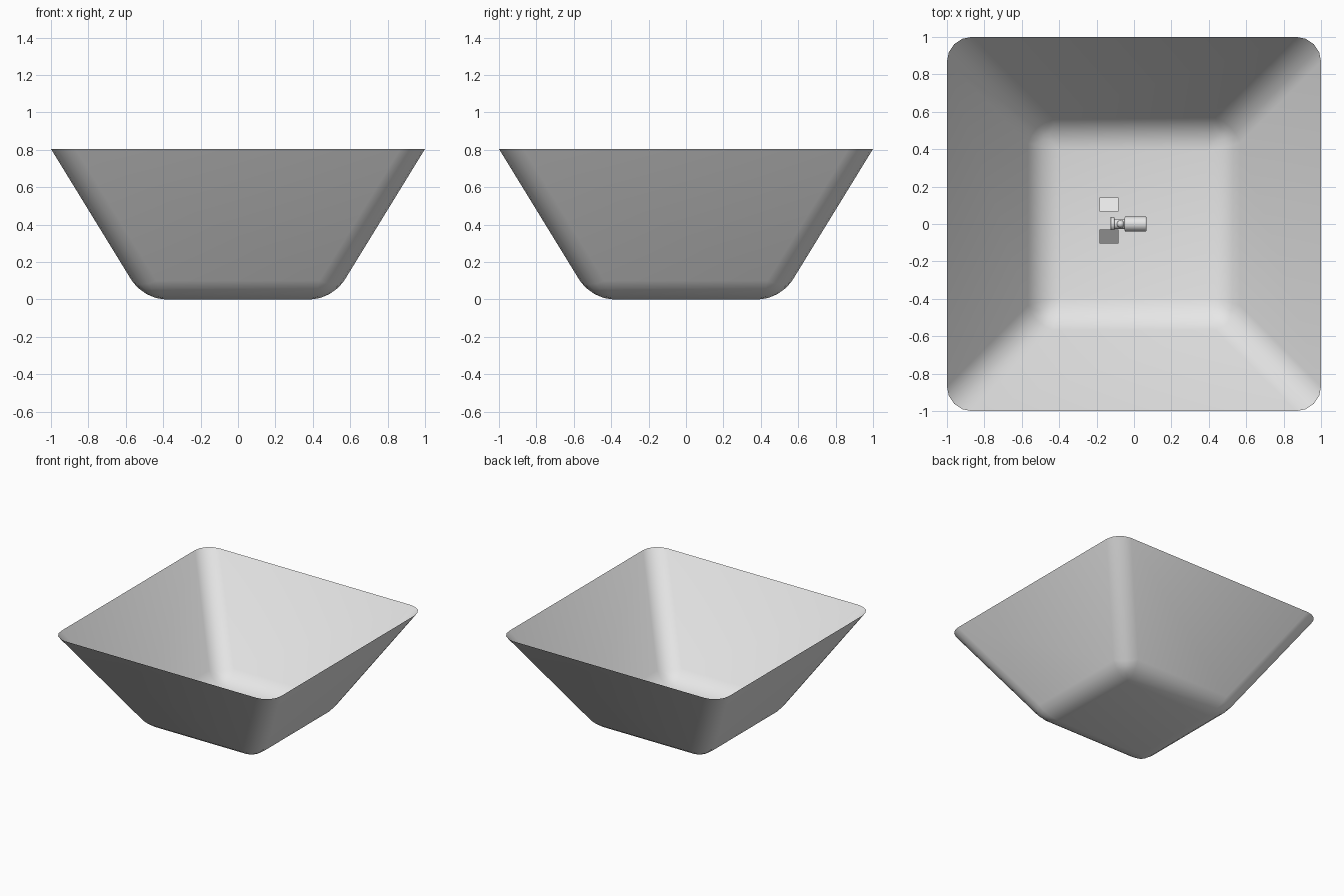
import bpy
import bmesh
import math

cube = bpy.data.objects.get("Cube")
if cube:
    bpy.data.objects.remove(cube, do_unlink=True)

grey = bpy.data.materials.new("light grey")
grey.use_nodes = True
grey.diffuse_color = (0.8, 0.8, 0.8, 1)
grey.node_tree.nodes["Principled BSDF"].inputs["Base Color"].default_value = (0.8, 0.8, 0.8, 1)


def finish(obj, name, smooth=True, angle=40):
    obj.name = name
    obj.data.materials.append(grey)
    bpy.ops.object.select_all(action="DESELECT")
    obj.select_set(True)
    bpy.context.view_layer.objects.active = obj
    if smooth:
        bpy.ops.object.shade_smooth_by_angle(angle=math.radians(angle))
    return obj


def from_bmesh(bm, name, **options):
    mesh = bpy.data.meshes.new(name)
    bm.to_mesh(mesh)
    bm.free()
    obj = bpy.data.objects.new(name, mesh)
    bpy.context.collection.objects.link(obj)
    return finish(obj, name, **options)


# Open, thin-walled square bowl: flared box without a lid, edges rounded
HEIGHT, RIM, BASE = 0.805, 1.0, 0.506
bm = bmesh.new()
bmesh.ops.create_cube(bm, size=2)
for v in bm.verts:
    top = v.co.z > 0
    half = RIM if top else BASE
    v.co = (v.co.x * half, v.co.y * half, HEIGHT if top else 0)
lid = [f for f in bm.faces if f.normal.z > 0.9 or all(v.co.z > 0.5 for v in f.verts)]
bmesh.ops.delete(bm, geom=lid, context="FACES_ONLY")
edges = [e for e in bm.edges if not e.is_boundary]
bmesh.ops.bevel(bm, geom=edges, offset=0.117, offset_type="OFFSET",
                segments=4, profile=0.5, affect="EDGES")
from_bmesh(bm, "bowl")


# Small device resting on the bowl floor: barrel, collar and round knob
def cylinder(name, radius, x0, x1, z, bevel):
    bpy.ops.mesh.primitive_cylinder_add(
        vertices=24, radius=radius, depth=x1 - x0,
        location=((x0 + x1) / 2, 0, z), rotation=(0, math.pi / 2, 0))
    obj = finish(bpy.context.object, name)
    mod = obj.modifiers.new("rounded rim", "BEVEL")
    mod.width = bevel
    mod.segments = 2
    return obj


cylinder("device_barrel", 0.04, -0.05, 0.067, 0.045, 0.006)
cylinder("device_neck", 0.028, -0.11, -0.04, 0.045, 0.003)
cylinder("device_collar", 0.038, -0.126, -0.105, 0.045, 0.004)
bpy.ops.mesh.primitive_uv_sphere_add(segments=16, ring_count=8, radius=0.02,
                                     location=(-0.072, 0, 0.07))
finish(bpy.context.object, "device_knob")


# Two small plates, sloping away from each other
def plate(name, y_high, y_low, z_high, z_low):
    bm = bmesh.new()
    ends = [(-0.184, y_high, z_high), (-0.083, y_high, z_high),
            (-0.083, y_low, z_low), (-0.184, y_low, z_low)]
    face = bm.faces.new([bm.verts.new(p) for p in ends])
    face.normal_update()
    if face.normal.z < 0:
        face.normal_flip()
    from_bmesh(bm, name, smooth=False)


plate("back_plate", 0.067, 0.142, 0.095, 0.06)
plate("front_plate", -0.029, -0.104, 0.12, 0.06)
